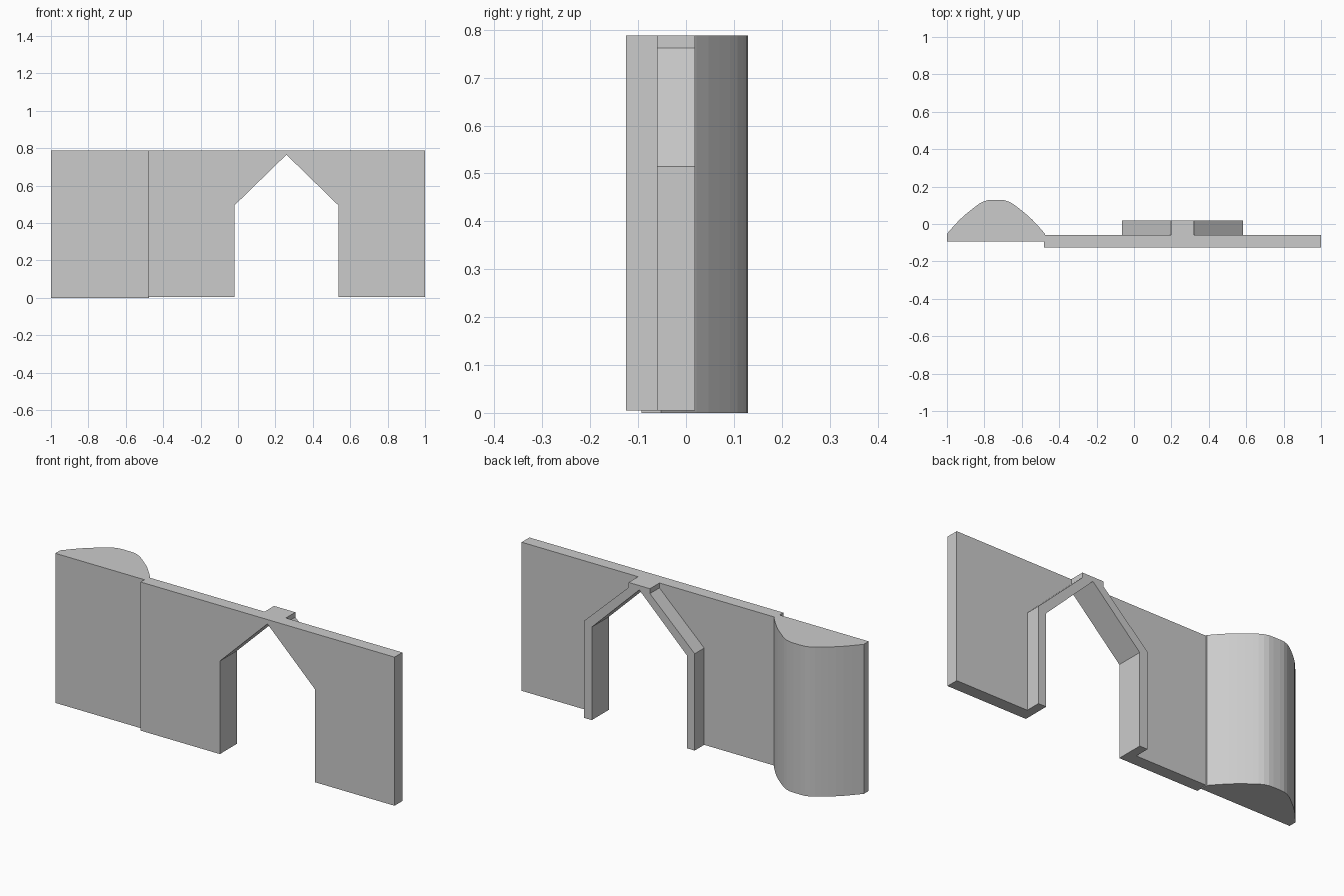
import bpy
import bmesh
from mathutils import Vector

cube = bpy.data.objects.get("Cube")
if cube:
    bpy.data.objects.remove(cube, do_unlink=True)

stone = bpy.data.materials.new("light grey stone")
stone.use_nodes = True
GREY = (0.6, 0.6, 0.6, 1.0)
stone.diffuse_color = GREY
stone.node_tree.nodes["Principled BSDF"].inputs["Base Color"].default_value = GREY


def extrude_profile(name, points, depth):
    """Extrude a closed 3D outline along a depth vector into a flat-shaded solid."""
    bm = bmesh.new()
    face = bm.faces.new([bm.verts.new(p) for p in points])
    result = bmesh.ops.extrude_face_region(bm, geom=[face], use_keep_orig=True)
    verts = [v for v in result["geom"] if isinstance(v, bmesh.types.BMVert)]
    bmesh.ops.translate(bm, verts=verts, vec=Vector(depth))
    bmesh.ops.recalc_face_normals(bm, faces=bm.faces)
    mesh = bpy.data.meshes.new(name)
    bm.to_mesh(mesh)
    bm.free()
    mesh.materials.append(stone)
    obj = bpy.data.objects.new(name, mesh)
    bpy.context.collection.objects.link(obj)
    return obj


BASE, TOP = 0.005, 0.788
FRONT, BACK, FRAME_BACK = -0.125, -0.06, 0.019
AXIS = 0.259

# Pointed doorway outline, shared by the wall and the frame
doorway = [(AXIS + 0.277, BASE), (AXIS + 0.277, 0.495), (AXIS, 0.765),
           (AXIS - 0.277, 0.495), (AXIS - 0.277, BASE)]

# Flat wall with the doorway cut out
wall = [(-0.48, BASE), (-0.48, TOP), (1.0, TOP), (1.0, BASE)] + doorway
extrude_profile("wall", [(x, FRONT, z) for x, z in wall], (0, BACK - FRONT, 0))

# Raised frame behind the doorway, with a squared-off peak
half_frame = [(0.323, BASE), (0.323, 0.515), (0.062, 0.762), (0.062, TOP)]
frame = [(AXIS - x, z) for x, z in half_frame]
frame += [(AXIS + x, z) for x, z in reversed(half_frame)]
extrude_profile("doorway_frame", [(x, BACK, z) for x, z in frame + doorway],
                (0, FRAME_BACK - BACK, 0))

# Half-round tower with a flat front
TOWER_X = -0.738
half_round = [(0.262, -0.093), (0.262, -0.052), (0.225, -0.010), (0.195, 0.022),
              (0.168, 0.047), (0.140, 0.070), (0.112, 0.092), (0.090, 0.108),
              (0.068, 0.120), (0.045, 0.127), (0.020, 0.129)]
tower = [(TOWER_X + x, y) for x, y in half_round]
tower += [(TOWER_X - x, y) for x, y in reversed(half_round)]
extrude_profile("round_tower", [(x, y, 0) for x, y in tower], (0, 0, TOP))
